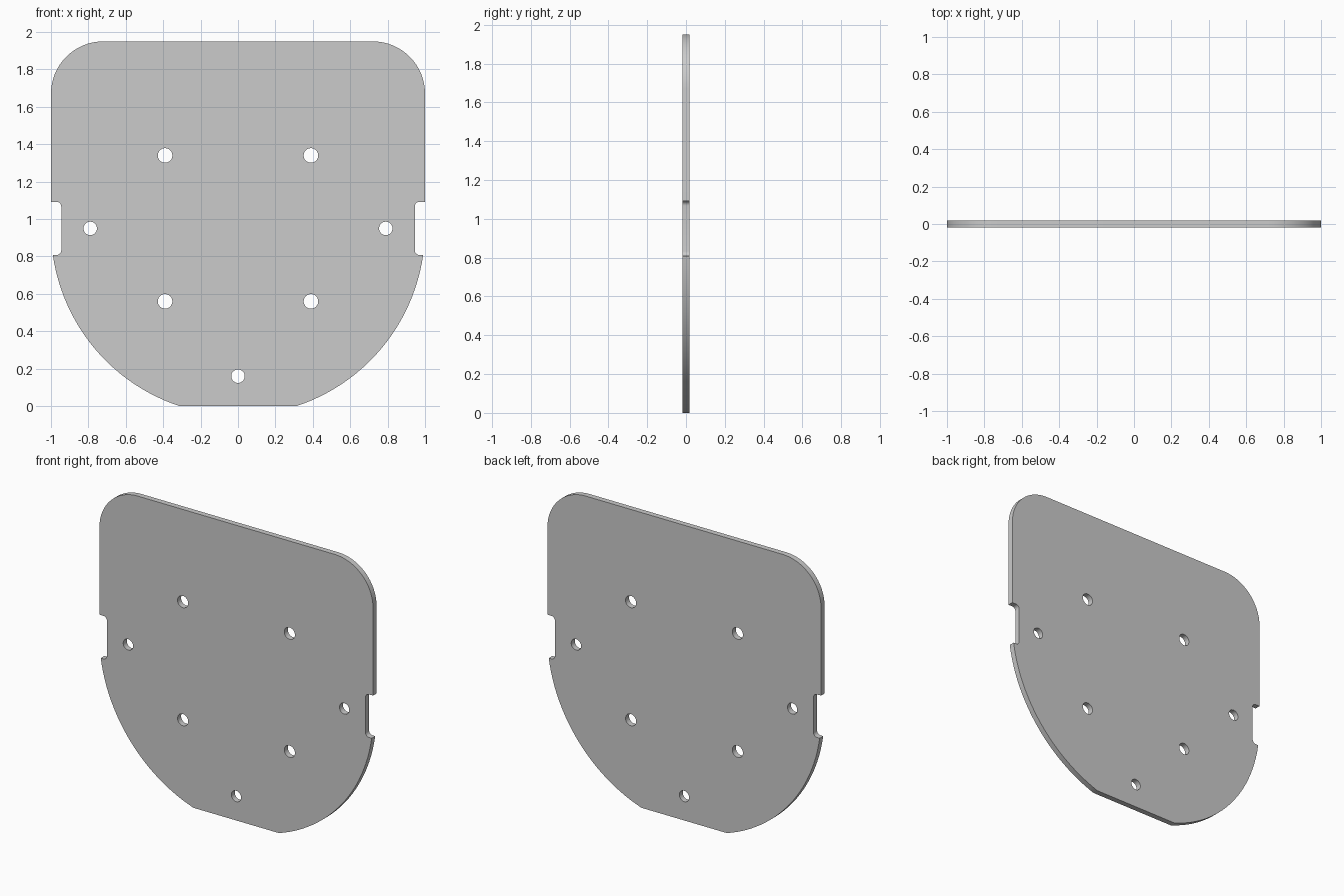
import bpy, bmesh
from math import sin, cos, pi, asin

if "Cube" in bpy.data.objects:
    bpy.data.objects.remove(bpy.data.objects["Cube"])

HALF_T = 0.0185   # half thickness
CZ = 0.95         # centre of the hole pattern and lower arc
NOTCH_X, NOTCH_H, NOTCH_R = 0.945, 0.142, 0.025
TOP, CORNER = 1.95, 0.28


def arc(cx, cz, r, a0, a1, n):
    return [(cx + r * cos(a0 + (a1 - a0) * i / n),
             cz + r * sin(a0 + (a1 - a0) * i / n)) for i in range(n + 1)]


# Right half of the outline, bottom to top
half = arc(0, CZ, 1, -asin(CZ), -asin(NOTCH_H), 24)
half += arc(NOTCH_X + NOTCH_R, CZ - NOTCH_H + NOTCH_R, NOTCH_R, 1.5 * pi, pi, 6)
half += arc(NOTCH_X + NOTCH_R, CZ + NOTCH_H - NOTCH_R, NOTCH_R, pi, 0.5 * pi, 6)
half += [(1, CZ + NOTCH_H)]
half += arc(1 - CORNER, TOP - CORNER, CORNER, 0, pi / 2, 16)
loops = [half + [(-x, z) for x, z in reversed(half)]]

# Bolt holes: four in a square, three at the sides and bottom
for x in (-0.39, 0.39):
    for z in (-0.39, 0.39):
        loops.append(arc(x, CZ + z, 0.039, 0, 2 * pi, 32)[:-1])
for x, z in ((-0.79, 0), (0.79, 0), (0, -0.79)):
    loops.append(arc(x, CZ + z, 0.036, 0, 2 * pi, 32)[:-1])

# Fill the profile and extrude it to a plate
bm = bmesh.new()
edges = []
for loop in loops:
    vs = [bm.verts.new((x, -HALF_T, z)) for x, z in loop]
    edges += [bm.edges.new((v, vs[i - 1])) for i, v in enumerate(vs)]
bmesh.ops.triangle_fill(bm, edges=edges, use_beauty=True, use_dissolve=False,
                        normal=(0, -1, 0))
ext = bmesh.ops.extrude_face_region(bm, geom=bm.faces[:], use_keep_orig=True)
top_verts = [g for g in ext["geom"] if isinstance(g, bmesh.types.BMVert)]
bmesh.ops.translate(bm, vec=(0, 2 * HALF_T, 0), verts=top_verts)
bmesh.ops.recalc_face_normals(bm, faces=bm.faces[:])

mesh = bpy.data.meshes.new("mounting_plate")
bm.to_mesh(mesh)
bm.free()
plate = bpy.data.objects.new("mounting_plate", mesh)
bpy.context.collection.objects.link(plate)
bpy.context.view_layer.objects.active = plate
plate.select_set(True)
bpy.ops.object.shade_smooth_by_angle()
